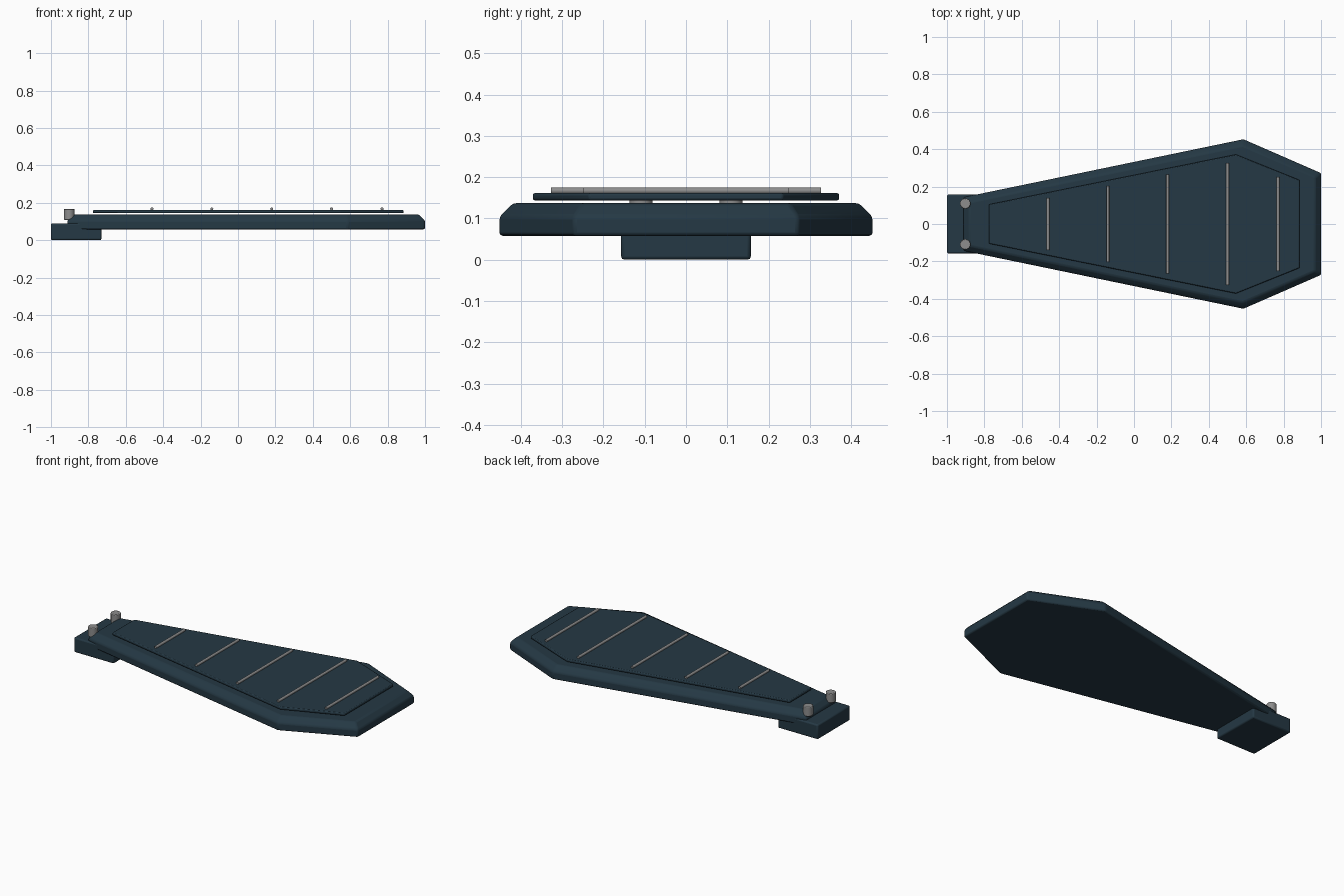
import bpy, bmesh, math

if "Cube" in bpy.data.objects:
    bpy.data.objects.remove(bpy.data.objects["Cube"])

def material(name, rgb):
    m = bpy.data.materials.new(name)
    m.diffuse_color = (*rgb, 1)
    m.use_nodes = True
    m.node_tree.nodes["Principled BSDF"].inputs["Base Color"].default_value = m.diffuse_color
    return m

NAVY = material("dark navy", (0.018, 0.040, 0.058))
GREY = material("mid grey", (0.27, 0.27, 0.27))

def finish(bm, name, mat, soft=0.0):
    bmesh.ops.recalc_face_normals(bm, faces=bm.faces)
    me = bpy.data.meshes.new(name)
    bm.to_mesh(me)
    bm.free()
    ob = bpy.data.objects.new(name, me)
    bpy.context.collection.objects.link(ob)
    me.materials.append(mat)
    bpy.ops.object.select_all(action='DESELECT')
    ob.select_set(True)
    bpy.context.view_layer.objects.active = ob
    if soft:
        b = ob.modifiers.new("soft_edges", 'BEVEL')
        b.width, b.segments, b.limit_method = soft, 2, 'ANGLE'
        b.angle_limit = math.radians(20)
    bpy.ops.object.shade_smooth_by_angle(angle=math.radians(35))
    return ob

def slab(name, half, z0, z1, mat, chamfer=0.0, soft=0.0):
    """Extrude an outline mirrored in y from half-profile points (x, half width)."""
    outline = [(x, -y) for x, y in half] + [(x, y) for x, y in reversed(half)]
    bm = bmesh.new()
    base = bm.faces.new([bm.verts.new((x, y, z0)) for x, y in outline])
    ext = bmesh.ops.extrude_face_region(bm, geom=[base])
    top = [v for v in ext['geom'] if isinstance(v, bmesh.types.BMVert)]
    for v in top:
        v.co.z = z1
    if chamfer:
        edges = [e for e in bm.edges if all(v in top for v in e.verts)]
        bmesh.ops.bevel(bm, geom=edges, offset=chamfer, segments=1,
                        profile=0.5, affect='EDGES')
    return finish(bm, name, mat, soft)

def rod(name, radius, depth, loc, mat, axis='Z', sides=24, soft=0.0):
    bm = bmesh.new()
    bmesh.ops.create_cone(bm, cap_ends=True, segments=sides, radius1=radius,
                          radius2=radius, depth=depth)
    for v in bm.verts:
        x, y, z = v.co
        if axis == 'Y':
            x, y, z = x, z, -y
        v.co = (x + loc[0], y + loc[1], z + loc[2])
    return finish(bm, name, mat, soft)

# mounting block at the narrow end
slab("mount_block", [(-1.0, 0.157), (-0.73, 0.157)], 0.0, 0.09, NAVY, soft=0.008)

# main tapered blade with chamfered rim
slab("blade_body", [(-0.912, 0.143), (0.585, 0.453), (1.0, 0.272)],
     0.058, 0.137, NAVY, chamfer=0.032, soft=0.008)

# raised thin panel
slab("top_panel", [(-0.775, 0.105), (0.545, 0.372), (0.885, 0.235)],
     0.144, 0.161, NAVY, soft=0.005)

# cross ribs
for i, (x, half) in enumerate([(-0.46, 0.14), (-0.14, 0.203), (0.18, 0.264),
                               (0.5, 0.327), (0.77, 0.25)]):
    rod(f"cross_rib_{i + 1}", 0.008, 2 * half, (x, 0, 0.167), GREY, 'Y', 12)

# pivot pins
for side, y in (("front", -0.109), ("back", 0.109)):
    rod(f"pivot_pin_{side}", 0.028, 0.058, (-0.902, y, 0.138), GREY, soft=0.004)
